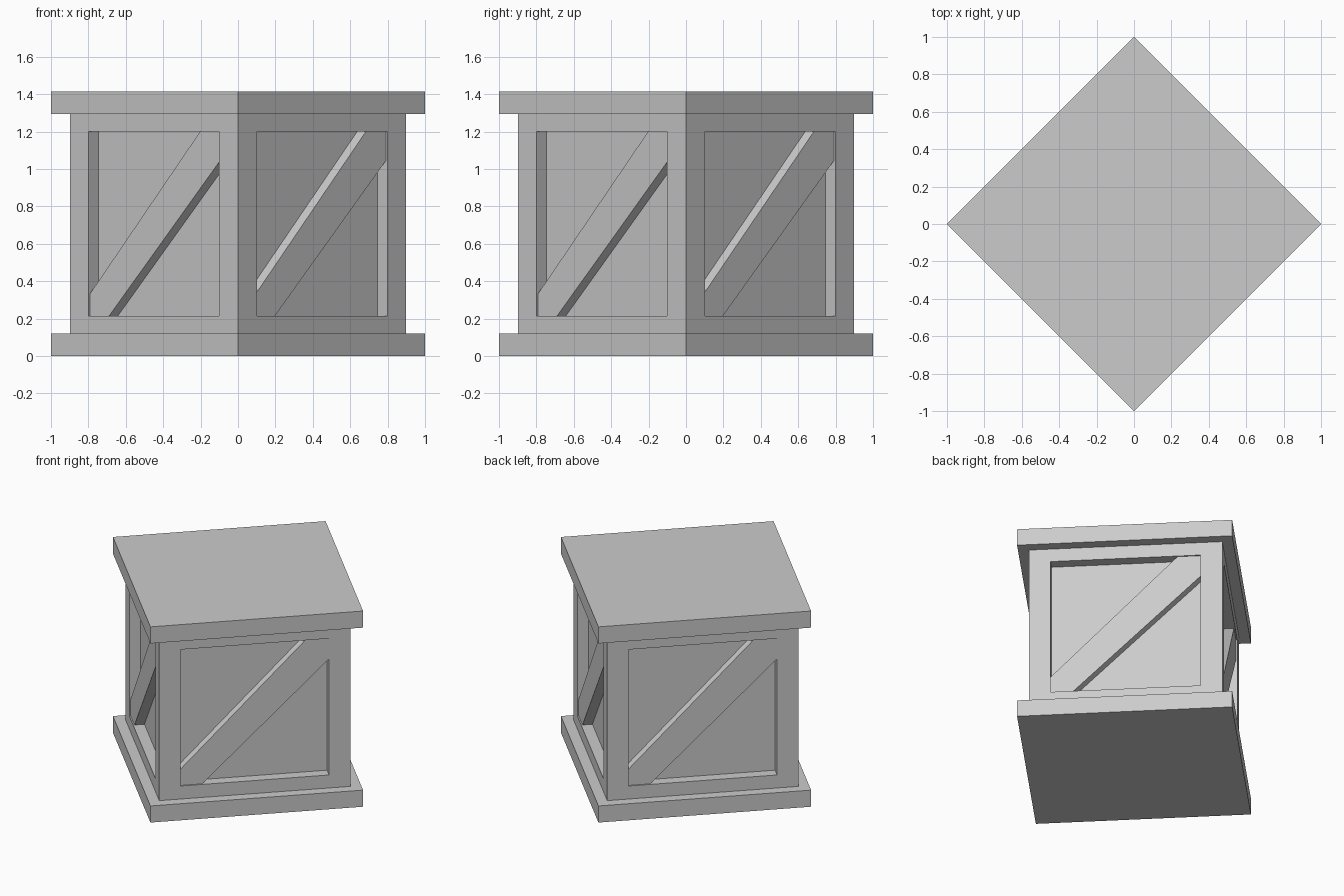
import bpy, bmesh
from math import pi
from mathutils import Matrix, Vector

if "Cube" in bpy.data.objects:
    bpy.data.objects.remove(bpy.data.objects["Cube"], do_unlink=True)

SIDE = 2 ** 0.5          # slab edge, also the total height
MID = SIDE / 2           # centre height
SLAB = 0.12              # slab thickness
HALF = 0.636             # body half width
OPEN = 0.493             # half size of the square panel openings
DEPTH = 0.075            # panel recess
BRACE_SET = 0.009        # brace sits just behind the frame
TURN = Matrix.Rotation(pi / 4, 4, "Z")

grey = bpy.data.materials.new("crate grey")
grey.use_nodes = True
colour = (0.6, 0.6, 0.6, 1)
grey.diffuse_color = colour
grey.node_tree.nodes["Principled BSDF"].inputs["Base Color"].default_value = colour


def finish(name, bm, matrix):
    bmesh.ops.recalc_face_normals(bm, faces=bm.faces)
    bm.transform(matrix)
    mesh = bpy.data.meshes.new(name)
    bm.to_mesh(mesh)
    bm.free()
    mesh.materials.append(grey)
    obj = bpy.data.objects.new(name, mesh)
    bpy.context.collection.objects.link(obj)


def box(width, height, z):
    bm = bmesh.new()
    size = Matrix.Diagonal((width, width, height, 1))
    bmesh.ops.create_cube(bm, size=1, matrix=Matrix.Translation((0, 0, z)) @ size)
    return bm


# Base and lid slabs
finish("base_slab", box(SIDE, SLAB, SLAB / 2), TURN)
finish("lid_slab", box(SIDE, SLAB, SIDE - SLAB / 2), TURN)

# Body with a square recessed panel on each side
bm = box(2 * HALF, SIDE - 2 * SLAB, MID)
sides = [f for f in bm.faces if abs(f.normal.z) < 0.5]
for face in sides:
    normal = face.normal.copy()
    across = normal.cross(Vector((0, 0, 1)))
    centre = face.calc_center_median()
    bmesh.ops.inset_individual(bm, faces=[face], thickness=0.05)
    corners = []
    for v in face.verts:
        d = v.co - centre
        u = OPEN if d.dot(across) > 0 else -OPEN
        w = OPEN if d.z > 0 else -OPEN
        v.co = centre + across * u + Vector((0, 0, w))
    bmesh.ops.inset_individual(bm, faces=[face], thickness=0)
    for v in face.verts:
        v.co -= normal * DEPTH
finish("crate_body", bm, TURN)

# Diagonal brace across each panel, clipped to the opening corners
outline = [(-OPEN, -0.375), (-OPEN, -OPEN), (-0.348, -OPEN),
           (OPEN, 0.339), (OPEN, OPEN), (0.340, OPEN)]
for i, side in enumerate(("front_left", "back_left", "back_right", "front_right")):
    bm = bmesh.new()
    face = bm.faces.new([bm.verts.new((u, BRACE_SET - HALF, MID + w)) for u, w in outline])
    extruded = bmesh.ops.extrude_face_region(bm, geom=[face], use_keep_orig=True)["geom"]
    back = [g for g in extruded if isinstance(g, bmesh.types.BMVert)]
    bmesh.ops.translate(bm, verts=back, vec=(0, DEPTH - BRACE_SET, 0))
    finish(side + "_brace", bm, Matrix.Rotation(i * pi / 2, 4, "Z") @ TURN)
